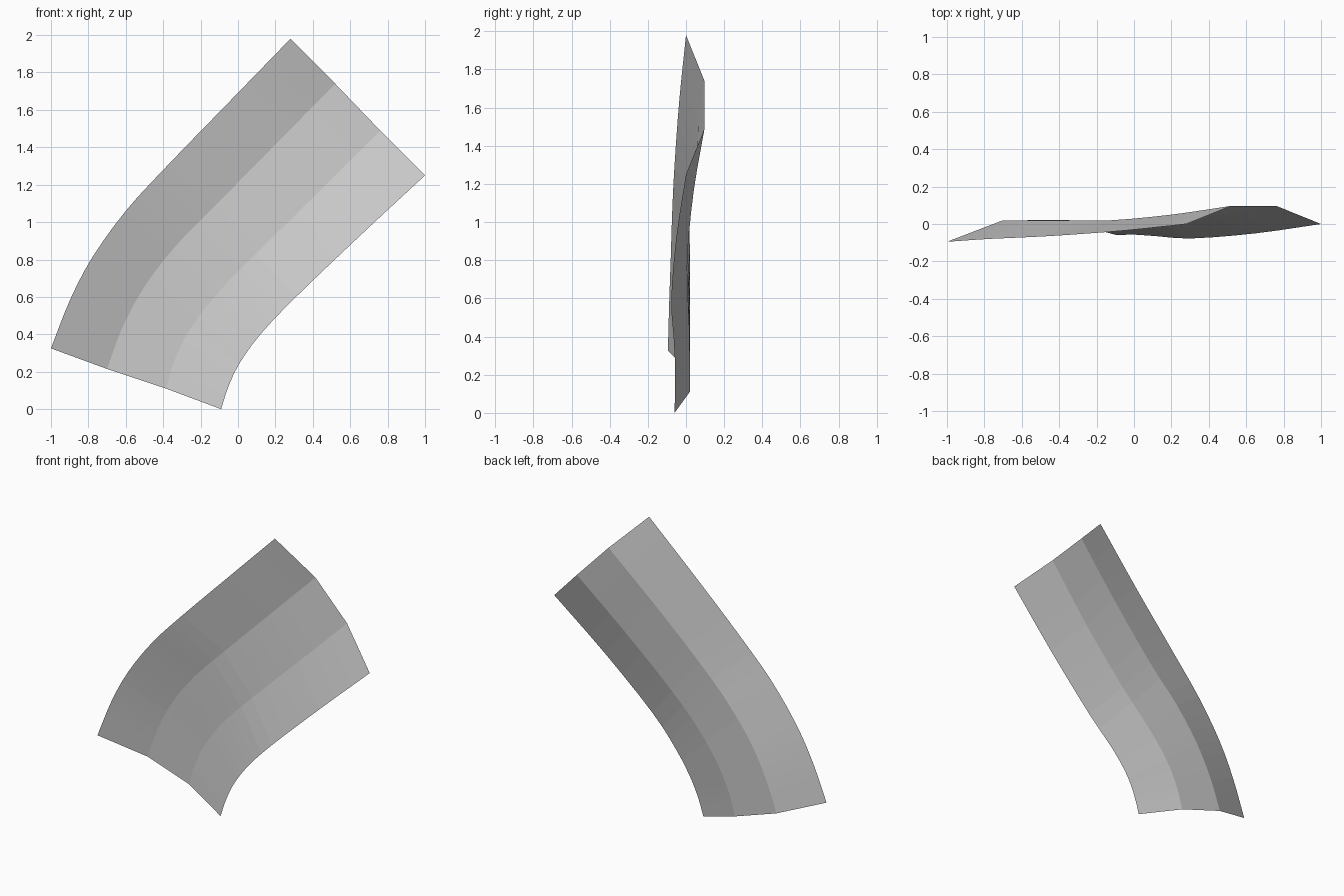
import bpy
import bmesh
from mathutils import Vector

if "Cube" in bpy.data.objects:
    bpy.data.objects.remove(bpy.data.objects["Cube"])

# Lengthwise crease lines of the bent sheet, from the bottom to the top
rails = [
    # outer edge
    [(-1, -.095, .325), (-.9, -.088, .58), (-.78, -.08, .81), (-.6, -.072, 1.06),
     (-.38, -.06, 1.3), (-.05, -.035, 1.64), (.28, 0, 1.98)],
    # outer crease
    [(-.7, .02, .215), (-.625, .02, .42), (-.51, .02, .64), (-.34, .02, .865),
     (-.12, .02, 1.09), (.2, .05, 1.415), (.52, .097, 1.74)],
    # inner crease
    [(-.385, .02, .11), (-.34, .02, .26), (-.255, .018, .43), (-.11, .01, .62),
     (.1, .008, .835), (.43, .04, 1.16), (.76, .097, 1.49)],
    # inner edge
    [(-.09, -.06, 0), (-.055, -.058, .11), (.005, -.057, .24), (.12, -.065, .4),
     (.31, -.077, .6), (.65, -.05, .925), (1, 0, 1.25)],
]


def smooth_line(points, steps=3):
    """Catmull-Rom curve through the points."""
    p = [Vector(q) for q in points]
    p = [2 * p[0] - p[1]] + p + [2 * p[-1] - p[-2]]
    out = []
    for a, b, c, d in zip(p, p[1:], p[2:], p[3:]):
        for k in range(steps):
            t = k / steps
            out.append(0.5 * (2 * b + (c - a) * t + (2 * a - 5 * b + 4 * c - d) * t * t
                              + (3 * b - a - 3 * c + d) * t ** 3))
    return out + [p[-2]]


# Curved sheet: three strips joined at the creases
bm = bmesh.new()
lines = [[bm.verts.new(v) for v in smooth_line(r)] for r in rails]
for left, right in zip(lines, lines[1:]):
    for i in range(len(left) - 1):
        bm.faces.new((left[i], right[i], right[i + 1], left[i + 1]))

mesh = bpy.data.meshes.new("curved_panel")
bm.to_mesh(mesh)
bm.free()
panel = bpy.data.objects.new("curved_panel", mesh)
bpy.context.collection.objects.link(panel)

# Plain grey colour
grey = bpy.data.materials.new("light_grey")
grey.diffuse_color = (0.6, 0.6, 0.6, 1)
grey.use_nodes = True
grey.node_tree.nodes["Principled BSDF"].inputs["Base Color"].default_value = grey.diffuse_color
mesh.materials.append(grey)
